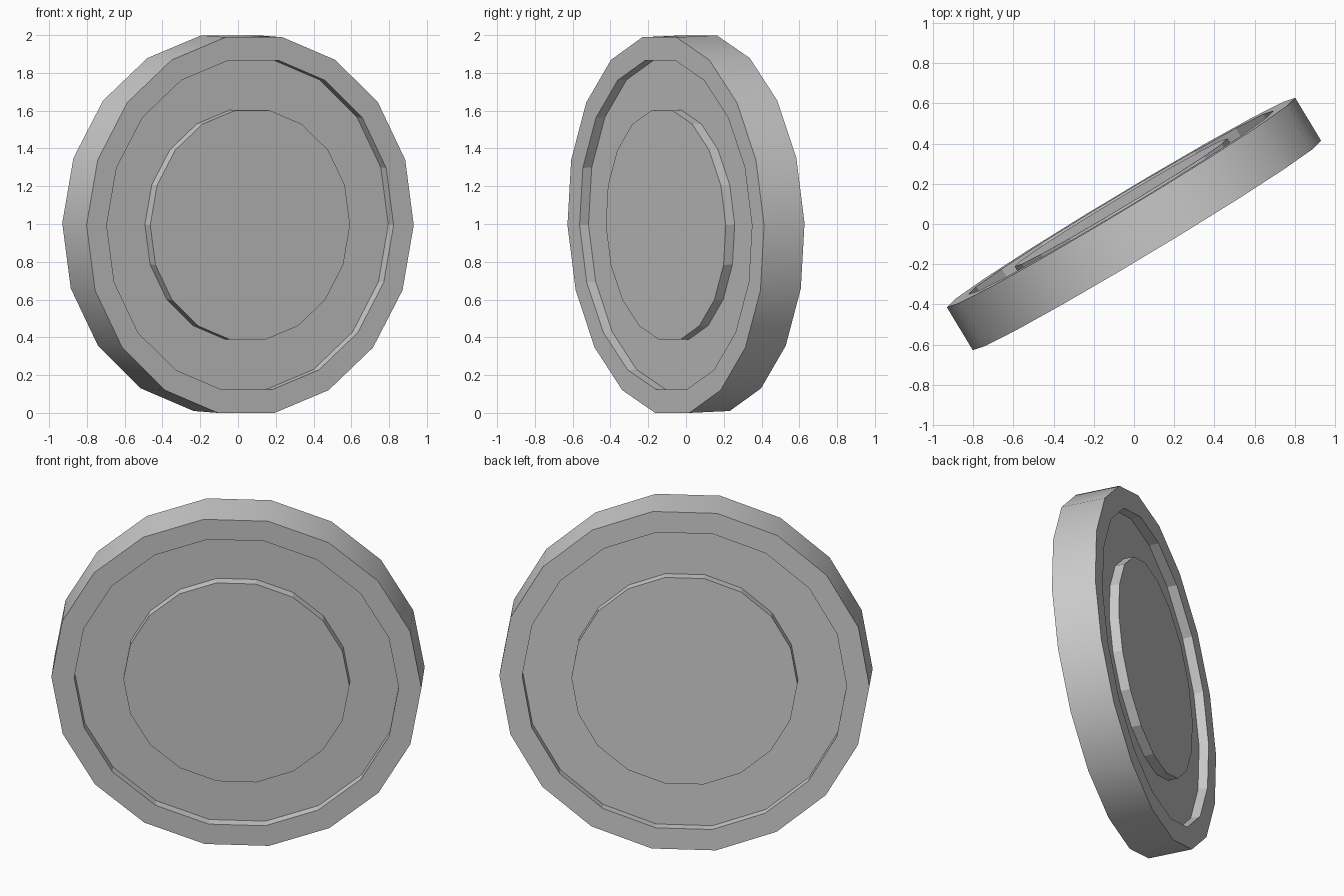
import bpy, bmesh, math
from mathutils import Matrix

if "Cube" in bpy.data.objects:
    bpy.data.objects.remove(bpy.data.objects["Cube"])

SIDES = 18
H = 0.125           # half thickness
G = H - 0.055       # half thickness at groove floor

# half cross-section (radius, offset), from front centre disc to outer rim
half = [(0.617, -H), (0.617, -G), (0.886, -G), (0.886, -H), (1.0105, -H)]
profile = half + [(r, -y) for r, y in reversed(half)]

# lathe the profile around the local y axis
bm = bmesh.new()
rings = []
for r, y in profile:
    rings.append([bm.verts.new((r * math.cos(2 * math.pi * i / SIDES), y,
                                r * math.sin(2 * math.pi * i / SIDES)))
                  for i in range(SIDES)])
for k, (a, b) in enumerate(zip(rings, rings[1:])):
    for i in range(SIDES):
        j = (i + 1) % SIDES
        f = bm.faces.new((a[i], a[j], b[j], b[i]))
        f.smooth = k == len(half) - 1      # only the outer wall is smooth
# raised centre discs, front and back
bm.faces.new(rings[0])
bm.faces.new(rings[-1])
bmesh.ops.recalc_face_normals(bm, faces=bm.faces)
for e in bm.edges:
    e.smooth = e.calc_face_angle(0) < math.radians(30)

# turned and slightly leaning forward, standing on the ground
bm.transform(Matrix.Translation((0, 0, 1)) @ Matrix.Rotation(math.radians(31), 4, 'Z')
             @ Matrix.Rotation(math.radians(2.3), 4, 'X'))
low = min(v.co.z for v in bm.verts)
bmesh.ops.translate(bm, verts=bm.verts, vec=(0, 0, -low))

mesh = bpy.data.meshes.new("grooved_disc")
bm.to_mesh(mesh)
bm.free()
bpy.context.collection.objects.link(bpy.data.objects.new("grooved_disc", mesh))
